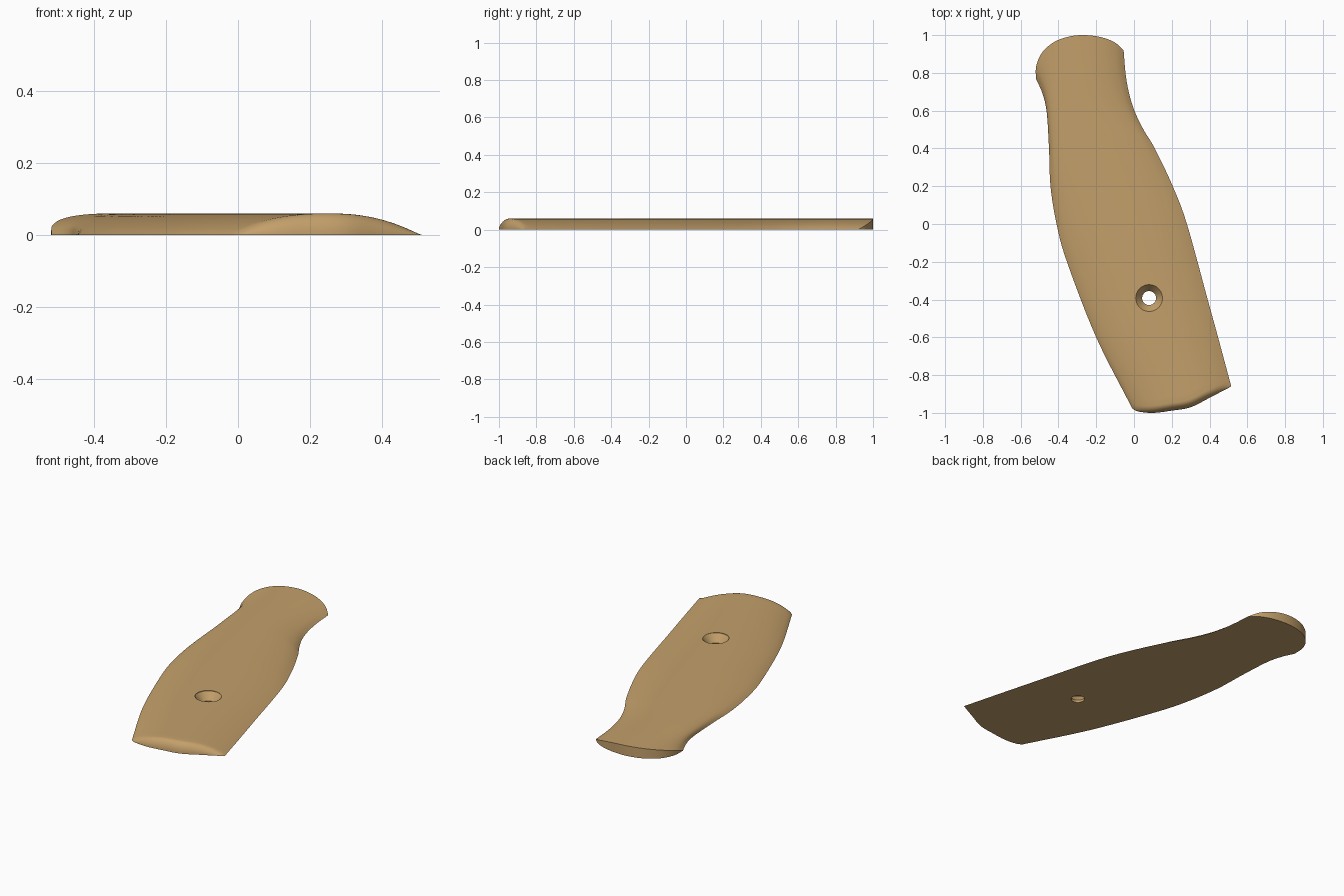
import bpy, bmesh, math
from mathutils import Vector

if "Cube" in bpy.data.objects:
    bpy.data.objects.remove(bpy.data.objects["Cube"])

THICK = 0.06
COLS, ROWS, ROLL = 40, 56, 8


def smooth_curve(pts):
    """Smooth curve through the points, returned as a function of arc fraction."""
    p = [Vector(q) for q in pts]
    p = [2 * p[0] - p[1]] + p + [2 * p[-1] - p[-2]]
    dense = []
    for a, b, c, d in zip(p, p[1:], p[2:], p[3:]):
        for k in range(16):
            u = k / 16
            dense.append(0.5 * (2 * b + (c - a) * u + (2 * a - 5 * b + 4 * c - d) * u * u
                                + (3 * b - a - 3 * c + d) * u ** 3))
    dense.append(p[-2])
    dist = [0.0]
    for a, b in zip(dense, dense[1:]):
        dist.append(dist[-1] + (b - a).length)

    def at(t):
        want = t * dist[-1]
        for i in range(len(dense) - 1):
            if want <= dist[i + 1]:
                return dense[i].lerp(dense[i + 1], (want - dist[i]) / (dist[i + 1] - dist[i]))
        return dense[-1]
    return at


# Outline: two long sides, the rounded butt and the front end
left = smooth_curve([(-.01, -.975), (-.2, -.6), (-.355, -.2), (-.41, 0), (-.442, .2),
                     (-.45, .4), (-.463, .6), (-.488, .7), (-.52, .77)])
right = smooth_curve([(.515, -.86), (.445, -.6), (.39, -.4), (.28, 0), (.205, .2), (.11, .4),
                      (.05, .5), (.002, .6), (-.028, .7), (-.045, .8), (-.055, .92)])
butt = smooth_curve([(-.52, .77), (-.517, .84), (-.485, .91), (-.42, .965), (-.34, .993),
                     (-.26, 1), (-.17, .988), (-.1, .96), (-.055, .92)])
front = smooth_curve([(-.01, -.975), (.02, -.992), (.1, -1), (.2, -.988), (.3, -.97),
                      (.4, -.92), (.515, -.86)])


def surface(s, t):
    """Point on the panel: outline blended inward, with crown and rolled front."""
    corners = ((1 - s) * (1 - t) * front(0) + s * (1 - t) * front(1)
               + (1 - s) * t * butt(0) + s * t * butt(1))
    p = (1 - t) * front(s) + t * butt(s) + (1 - s) * left(t) + s * right(t) - corners
    crown = 1 - abs(2 * s - 1) ** 2.3
    u = min(t / 0.02, 1)
    return (p.x, p.y, THICK * crown * math.sqrt(max(0, 1 - (1 - u) ** 2)))


def make_object(name, bm):
    bmesh.ops.recalc_face_normals(bm, faces=bm.faces)
    mesh = bpy.data.meshes.new(name)
    bm.to_mesh(mesh)
    bm.free()
    obj = bpy.data.objects.new(name, mesh)
    bpy.context.collection.objects.link(obj)
    return obj


# Grip panel: crowned top, upright butt wall, flat underside
rolls = [0.02 * (1 - math.cos(k * math.pi / 2 / ROLL)) for k in range(ROLL)]
ts = rolls + [0.02 + 0.98 * k / ROWS for k in range(ROWS + 1)]
bm = bmesh.new()
grid = [[bm.verts.new(surface(c / COLS, t)) for c in range(COLS + 1)] for t in ts]
for lo, hi in zip(grid, grid[1:]):
    for c in range(COLS):
        bm.faces.new((lo[c], lo[c + 1], hi[c + 1], hi[c]))
end = grid[-1]
foot = [end[0]] + [bm.verts.new((v.co.x, v.co.y, 0)) for v in end[1:-1]] + [end[-1]]
for c in range(COLS):
    quad = [end[c], end[c + 1], foot[c + 1], foot[c]]
    bm.faces.new(list(dict.fromkeys(quad)))
bm.faces.new(grid[0] + [r[-1] for r in grid[1:-1]] + foot[::-1]
             + [r[0] for r in grid[-2:0:-1]])
panel = make_object("grip_panel", bm)

# Countersunk screw hole
bm = bmesh.new()
SEG = 40
profile = [(.037, -.05), (.037, .014), (.071, .057), (.071, .12)]
rings = [[bm.verts.new((.08 + r * math.cos(2 * math.pi * k / SEG),
                        -.392 + r * math.sin(2 * math.pi * k / SEG), z)) for k in range(SEG)]
         for r, z in profile]
for lo, hi in zip(rings, rings[1:]):
    for k in range(SEG):
        n = (k + 1) % SEG
        bm.faces.new((lo[k], lo[n], hi[n], hi[k]))
bm.faces.new(rings[0])
bm.faces.new(rings[-1])
cutter = make_object("screw_hole_cutter", bm)
cutter.hide_render = True

tan = bpy.data.materials.new("tan_wood")
tan.diffuse_color = (0.55, 0.35, 0.145, 1)
tan.use_nodes = True
tan.node_tree.nodes["Principled BSDF"].inputs["Base Color"].default_value = tan.diffuse_color
panel.data.materials.append(tan)

cut = panel.modifiers.new("screw_hole", "BOOLEAN")
cut.operation = "DIFFERENCE"
cut.solver = "EXACT"
cut.object = cutter
bpy.context.view_layer.objects.active = panel
panel.select_set(True)
bpy.ops.object.modifier_apply(modifier=cut.name)
bpy.data.objects.remove(cutter)
bpy.ops.object.shade_smooth_by_angle(angle=math.radians(35))
